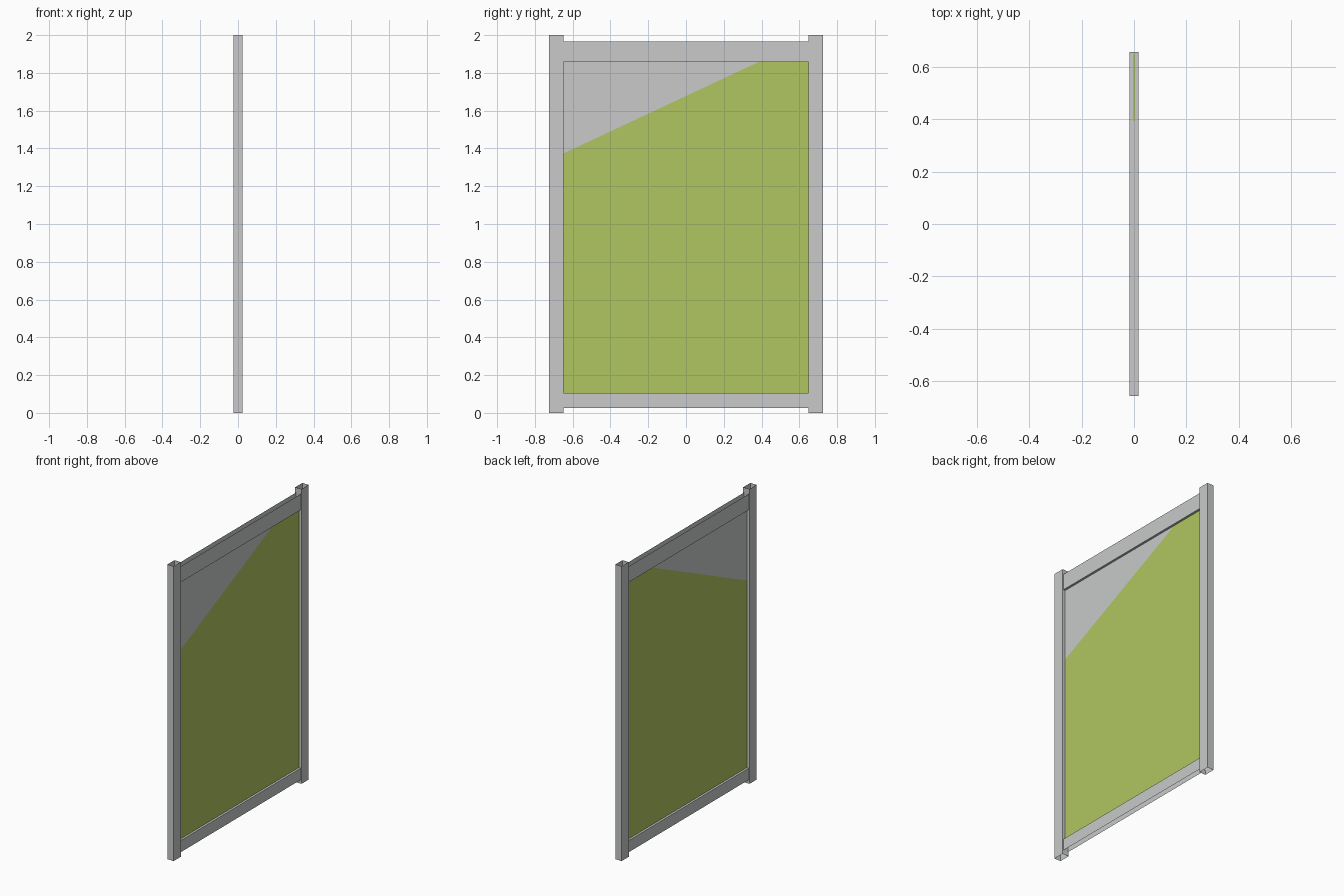
import bpy, bmesh
from mathutils import Vector

if "Cube" in bpy.data.objects:
    bpy.data.objects.remove(bpy.data.objects["Cube"])


def material(name, rgb):
    m = bpy.data.materials.new(name)
    m.diffuse_color = (*rgb, 1)
    m.use_nodes = True
    m.node_tree.nodes["Principled BSDF"].inputs["Base Color"].default_value = m.diffuse_color
    return m


grey = material("pale grey", (0.578, 0.591, 0.584))
green = material("leaf green", (0.434, 0.565, 0.117))


def box(name, x, y, z, open_side=None):
    """Box from (min, max) ranges; faces along the open_side directions are removed."""
    bm = bmesh.new()
    bmesh.ops.create_cube(bm, size=1)
    for v in bm.verts:
        for i, (a, b) in enumerate((x, y, z)):
            v.co[i] = a if v.co[i] < 0 else b
    bm.normal_update()
    gone = [f for f in bm.faces
            if any(f.normal.dot(Vector(d)) > 0.9 for d in open_side or ())]
    bmesh.ops.delete(bm, geom=gone, context='FACES')
    mesh = bpy.data.meshes.new(name)
    bm.to_mesh(mesh)
    bm.free()
    mesh.materials.append(grey)
    ob = bpy.data.objects.new(name, mesh)
    bpy.context.collection.objects.link(ob)
    return ob


UP, DOWN, LEFT, RIGHT = (0, 0, 1), (0, 0, -1), (0, -1, 0), (0, 1, 0)

# Hollow upright posts, open at both ends
for side, y in (("left", (-0.724, -0.648)), ("right", (0.648, 0.724))):
    box(side + "_post", (-0.024, 0.024), y, (0, 2), (UP, DOWN))

# Channel rails: open on the side away from the panel
box("top_rail", (-0.018, 0.018), (-0.657, 0.657), (1.858, 1.966), (UP, LEFT, RIGHT))
box("bottom_rail", (-0.018, 0.018), (-0.657, 0.657), (0.026, 0.105), (DOWN, LEFT, RIGHT))

# Thin infill panel, cut along the slanted colour line; green below it
panel = box("infill_panel", (-0.003, 0.003), (-0.652, 0.652), (0.1, 1.862))
panel.data.materials.append(green)
a, b = Vector((0, -0.65, 1.373)), Vector((0, 0.385, 1.858))
normal = Vector((0, a.z - b.z, b.y - a.y)).normalized()
bm = bmesh.new()
bm.from_mesh(panel.data)
bmesh.ops.bisect_plane(bm, geom=bm.verts[:] + bm.edges[:] + bm.faces[:],
                       plane_co=a, plane_no=normal)
for f in bm.faces:
    f.material_index = int((f.calc_center_median() - a).dot(normal) < 0)
bm.to_mesh(panel.data)
bm.free()
